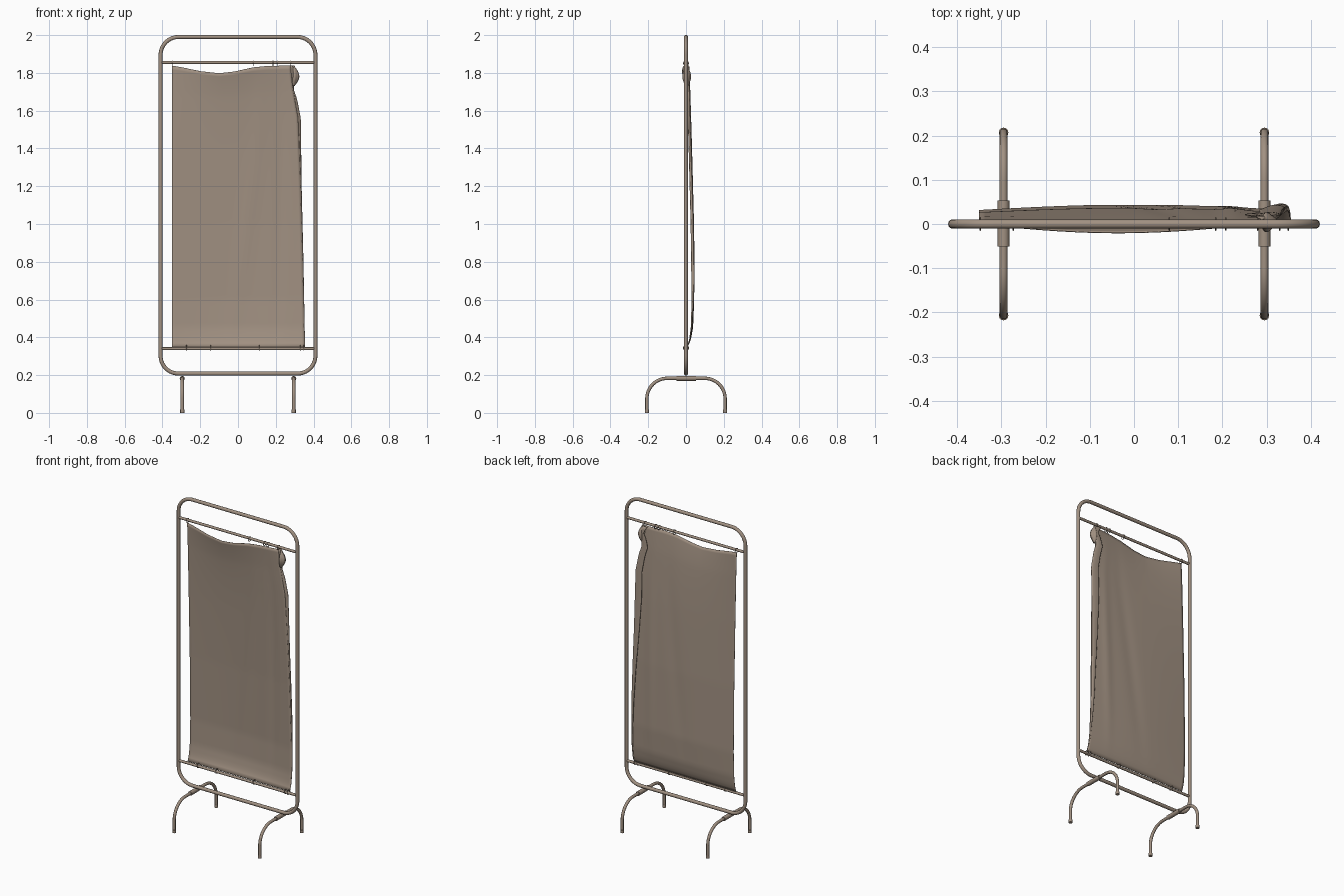
import bpy, bmesh, math
from mathutils import Vector

if "Cube" in bpy.data.objects:
    bpy.data.objects.remove(bpy.data.objects["Cube"])

mat = bpy.data.materials.new("taupe")
mat.diffuse_color = (0.36, 0.285, 0.225, 1)
mat.use_nodes = True
mat.node_tree.nodes["Principled BSDF"].inputs["Base Color"].default_value = mat.diffuse_color


def finish(ob, angle=45):
    ob.data.materials.clear()
    ob.data.materials.append(mat)
    bpy.ops.object.select_all(action='DESELECT')
    ob.select_set(True)
    bpy.context.view_layer.objects.active = ob
    bpy.ops.object.shade_smooth_by_angle(angle=math.radians(angle))
    return ob


def tube(name, pts, r, cyclic=False):
    cu = bpy.data.curves.new(name, 'CURVE')
    cu.dimensions = '3D'
    cu.bevel_depth = r
    cu.bevel_resolution = 4
    cu.use_fill_caps = True
    sp = cu.splines.new('POLY')
    sp.points.add(len(pts) - 1)
    for p, c in zip(sp.points, pts):
        p.co = (*c, 1)
    sp.use_cyclic_u = cyclic
    ob = bpy.data.objects.new(name, cu)
    bpy.context.collection.objects.link(ob)
    bpy.ops.object.select_all(action='DESELECT')
    ob.select_set(True)
    bpy.context.view_layer.objects.active = ob
    bpy.ops.object.convert(target='MESH')
    return finish(bpy.context.view_layer.objects.active)


def arc(cx, cz, r, a0, a1, n=10):
    return [(cx + r * math.cos(math.radians(a0 + (a1 - a0) * i / n)),
             cz + r * math.sin(math.radians(a0 + (a1 - a0) * i / n))) for i in range(n + 1)]


def lerp_table(tab, v):
    for (a, p), (b, q) in zip(tab, tab[1:]):
        if v <= b:
            return p + (q - p) * max(0, (v - a) / (b - a))
    return tab[-1][1]


# Rounded rectangular frame
X, Z0, Z1, R = 0.41, 0.208, 1.99, 0.095
loop = (arc(X - R, Z1 - R, R, 0, 90) + arc(-X + R, Z1 - R, R, 90, 180)
        + arc(-X + R, Z0 + R, R, 180, 270) + arc(X - R, Z0 + R, R, 270, 360))
tube("frame", [(x, 0, z) for x, z in loop], 0.0105, True)

# Cross bars
for name, z in (("top_bar", 1.855), ("bottom_bar", 0.34)):
    tube(name, [(-X, 0, z), (X, 0, z)], 0.008)

# Arched legs with sleeves and feet
half = [(0.207, 0.0)] + arc(0.1, 0.076, 0.107, 0, 90, 12)
path = half + [(-y, z) for y, z in reversed(half)]
for side, x in (("left", -0.295), ("right", 0.295)):
    tube("leg_" + side, [(x, y, z) for y, z in path], 0.009)
    tube("sleeve_" + side, [(x, -0.051, 0.183), (x, 0.053, 0.183)], 0.0135)
    for s in (-1, 1):
        tube("foot_" + side, [(x, s * 0.207, 0), (x, s * 0.207, 0.018)], 0.011)

# Rings tying the cloth to the bars
rings = [(x, 1.851) for x in (-0.348, 0.08, 0.185, 0.208, 0.28)]
rings += [(x, 0.344) for x in (-0.273, -0.145, 0.112, 0.33, 0.349)]
for x, z in rings:
    bpy.ops.mesh.primitive_torus_add(location=(x, 0, z), rotation=(0, math.pi / 2, 0),
                                     major_radius=0.0135, minor_radius=0.002,
                                     major_segments=20, minor_segments=6)
    ob = bpy.context.object
    ob.name = "ring"
    finish(ob)

# Cloth shape: right edge, backward billow and sagging top edge
EDGE = [(0.35, 0.353), (0.8, 0.343), (1.2, 0.332), (1.56, 0.318), (1.72, 0.29), (1.84, 0.278)]
BACK = [(0.345, 0.004), (0.38, 0.022), (0.45, 0.035), (0.6, 0.041), (1.0, 0.034),
        (1.4, 0.020), (1.7, 0.008), (1.84, 0.0)]
SAG = [(-0.35, 0.004), (-0.3, 0.012), (-0.2, 0.033), (-0.1, 0.044), (-0.02, 0.035),
       (0.08, 0.013), (0.15, 0.006), (0.3, 0.002)]


def cloth_point(u, t):
    z = 0.348 + 1.494 * t
    right = lerp_table(EDGE, z)
    x = -0.35 + (right + 0.35) * u
    bow = math.sin(math.pi * u)
    y = lerp_table(BACK, z) * (0.75 + 0.3 * bow)
    y -= 0.02 * bow * math.exp(-(1 - t) * 8)
    y += 0.004 * math.exp(-((u - 0.8 - 0.08 * t) / 0.04) ** 2) * math.sin(math.pi * t)
    y -= 0.003 * math.exp(-((u - 0.45 - 0.3 * t) / 0.06) ** 2) * math.sin(math.pi * t)
    z -= lerp_table(SAG, x) * math.exp(-(1 - t) * 7)
    return Vector((x, y, z))


def sheet(name, fn, nu, nt):
    bm = bmesh.new()
    g = [[bm.verts.new(fn(i / nu, j / nt)) for i in range(nu + 1)] for j in range(nt + 1)]
    for j in range(nt):
        for i in range(nu):
            bm.faces.new((g[j][i], g[j][i + 1], g[j + 1][i + 1], g[j + 1][i]))
    me = bpy.data.meshes.new(name)
    bm.to_mesh(me)
    bm.free()
    ob = bpy.data.objects.new(name, me)
    bpy.context.collection.objects.link(ob)
    finish(ob, 60)
    m = ob.modifiers.new("thickness", 'SOLIDIFY')
    m.thickness = 0.002
    m.offset = 0
    return ob


sheet("cloth", cloth_point, 48, 70)

# Loose edge of the cloth folded round to the back on the right
OUT = [(0.35, 0.001), (0.9, 0.003), (1.2, 0.004), (1.56, 0.014), (1.66, 0.012),
       (1.72, 0.002), (1.78, 0.02), (1.80, 0.034), (1.84, 0.008)]
WID = [(0.35, 0.004), (0.9, 0.025), (1.4, 0.05), (1.7, 0.045), (1.84, 0.03)]


def flap_point(u, t):
    p = cloth_point(1, t)
    out, wid = lerp_table(OUT, p.z), lerp_table(WID, p.z)
    # swing outward first, then back behind the sheet
    k = min(1, u / 0.4)
    x = p.x + out * math.sin(k * math.pi / 2) - wid * max(0, (u - 0.4) / 0.6)
    y = p.y + 0.016 * math.sin(min(1, u * 1.3) * math.pi / 2) * min(1, t * 4)
    return Vector((x, y, p.z))


sheet("cloth_fold", flap_point, 12, 70)

# Bunched corner at the upper right
def bunch_point(u, t):
    a = u * 2 * math.pi
    r = 0.006 + 0.014 * math.sin(math.pi * min(1, t * 1.1)) * (1 + 0.25 * math.cos(3 * a))
    return Vector((0.293 + 0.012 * math.sin(math.pi * t) + r * 0.8 * math.cos(a),
                   0.004 + r * math.sin(a), 1.73 + 0.11 * t))


sheet("cloth_corner", bunch_point, 24, 12)
